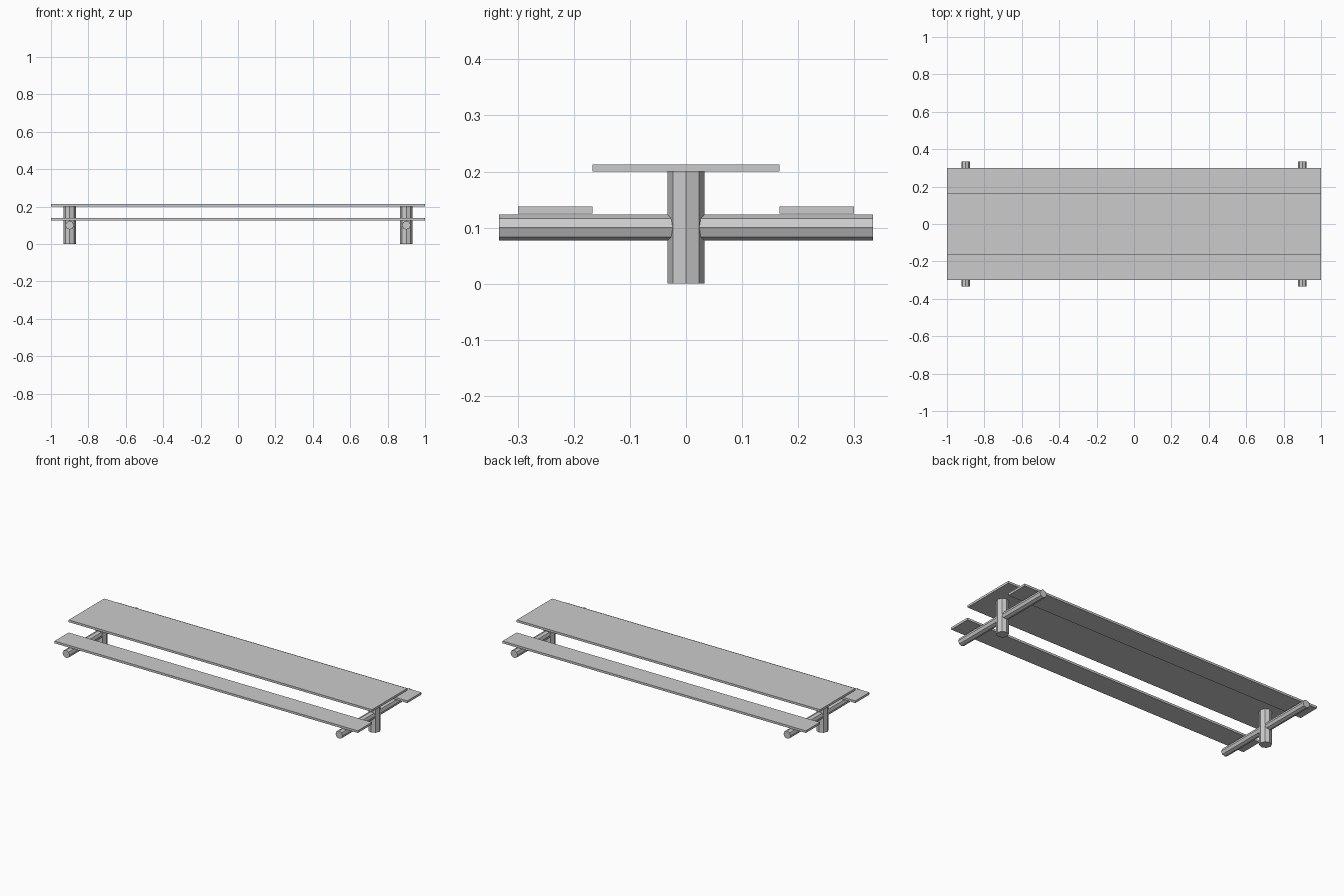
import bpy
import math

if "Cube" in bpy.data.objects:
    bpy.data.objects.remove(bpy.data.objects["Cube"])


def board(name, y, z_bottom, width, thickness=0.013, length=2.0):
    bpy.ops.mesh.primitive_cube_add(size=1, location=(0, y, z_bottom + thickness / 2))
    ob = bpy.context.object
    ob.name = name
    ob.scale = (length, width, thickness)
    bpy.ops.object.transform_apply(location=False, rotation=False, scale=True)


def pole(name, radius, length, location, rotation=(0, 0, 0)):
    bpy.ops.mesh.primitive_cylinder_add(vertices=8, radius=radius, depth=length,
                                        location=location, rotation=rotation)
    bpy.context.object.name = name


# Table top
board("table_top", 0, 0.2, 0.333)

# Bench seats along both long sides
for side, s in (("front", -1), ("back", 1)):
    board(side + "_bench", s * 0.2333, 0.125, 0.133)

# Octagonal posts and the cross bars that carry the benches
for side, s in (("left", -1), ("right", 1)):
    pole(side + "_post", 0.0333, 0.2, (s * 0.9, 0, 0.1))
    pole(side + "_cross_bar", 0.0233, 0.667, (s * 0.9, 0, 0.1), (math.pi / 2, 0, 0))
